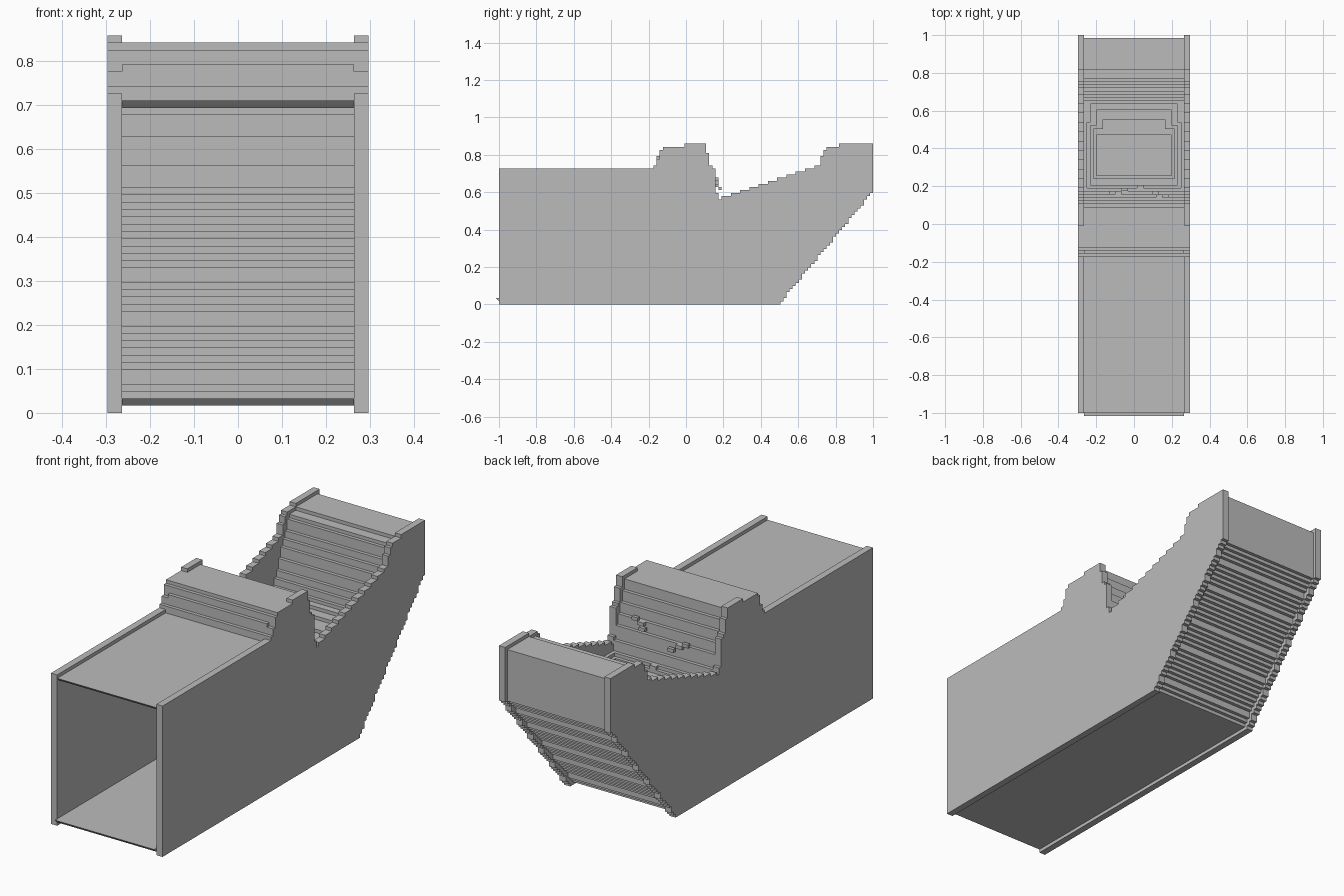
import bpy
import bmesh

cube = bpy.data.objects.get("Cube")
if cube:
    bpy.data.objects.remove(cube)

U = 2 / 121      # size of one grid step
HALF = 18        # half width in grid steps
INNER = 16       # half width between the side plates

grey = bpy.data.materials.new("plain_grey")
grey.use_nodes = True
grey.diffuse_color = (0.5, 0.5, 0.5, 1)
grey.node_tree.nodes["Principled BSDF"].inputs["Base Color"].default_value = (0.5, 0.5, 0.5, 1)


def prism(name, outline, x0, x1, mirror=False):
    """Extrude a (y, z) outline in grid steps from x0 to x1."""
    bm = bmesh.new()
    face = bm.faces.new([bm.verts.new((x0 * U, y * U - 1, z * U)) for y, z in outline])
    result = bmesh.ops.extrude_face_region(bm, geom=[face])
    moved = [g for g in result["geom"] if isinstance(g, bmesh.types.BMVert)]
    bmesh.ops.translate(bm, vec=((x1 - x0) * U, 0, 0), verts=moved)
    bmesh.ops.recalc_face_normals(bm, faces=bm.faces)
    mesh = bpy.data.meshes.new(name)
    bm.to_mesh(mesh)
    bm.free()
    mesh.materials.append(grey)
    obj = bpy.data.objects.new(name, mesh)
    bpy.context.collection.objects.link(obj)
    if mirror:
        obj.modifiers.new("Mirror", "MIRROR")
    return obj


def box(name, x, y, z, mirror=False):
    return prism(name, [(y[0], z[0]), (y[1], z[0]), (y[1], z[1]), (y[0], z[1])], *x, mirror)


def stairs(points):
    """Join points with a riser first, then a tread."""
    path = [points[0]]
    for y, z in points[1:]:
        for p in ((path[-1][0], z), (y, z)):
            if p != path[-1]:
                path.append(p)
    return path


def ramp(y0, z0, y1, z1, n):
    return [(y0 + round((y1 - y0) * i / n), z0 + round((z1 - z0) * i / n)) for i in range(n + 1)]


def shell(name, points, dy, dz):
    """Thin stepped sheet between the side plates."""
    path = stairs(points)
    back = [(y + dy, z + dz) for y, z in reversed(path)]
    return prism(name, path + back, -INNER, INNER)


# Side plates with stepped top and sloped rear underside
under = stairs(ramp(91, 0, 121, 36, 30))
top = stairs([(0, 44), (50, 44), (51, 45), (52, 47), (53, 50), (60, 51), (67, 52),
              (68, 49), (69, 45), (70, 44), (71, 36)]
             + ramp(72, 34, 102, 44, 10)
             + [(104, 45), (105, 48), (106, 50), (110, 51), (121, 52)])
prism("side_plate", [(0, 0)] + under + top[::-1], INNER, HALF, mirror=True)

# Floor and sloped rear underside
shell("floor_and_slope", [(0, 1)] + ramp(90, 1, 120, 36, 30), -1, 1)
box("back_panel", (-INNER, INNER), (119, 120), (36, 51))

# Roof rising to the hump
shell("roof_and_hump", [(0, 43), (50, 43), (51, 45), (52, 48), (53, 50), (65, 51)], 1, -1)

# Hopper: front wall, floor, rear wall and rear top
shell("hopper_front_wall", [(65, 51), (66, 51), (67, 48), (68, 45), (69, 42), (70, 39),
                            (71, 35), (72, 32), (73, 31), (75, 30), (76, 29), (78, 28)], -1, -1)
shell("hopper_rear_wall", [(77, 28), (89, 28), (94, 29), (97, 30), (99, 31), (100, 32)]
      + ramp(101, 34, 107, 49, 6) + [(110, 50), (119, 51)], 1, -1)

# Rounded corners of the hopper floor
for i in range(4):
    box("hopper_floor_side", (12 + i, INNER), (74 - i // 2, 96 + i), (28 + i, 29 + i), mirror=True)
for i in range(3):
    box("hopper_front_corner", (13 + i, INNER), (72, 77 - i), (29 + i, 30 + i), mirror=True)
    box("hopper_rear_corner", (10 + 2 * i, INNER), (91 + i, 98 + i), (29 + i, 30 + i), mirror=True)

# Small lumps on the hopper walls
for x, y, z in ((9, 69, 42), (7, 69, 41), (6, 70, 40), (-6, 70, 38),
                (-8, 70, 39), (-4, 71, 37), (1, 72, 31)):
    box("wall_lump", (x, x + 2), (y, y + 1), (z, z + 1))
